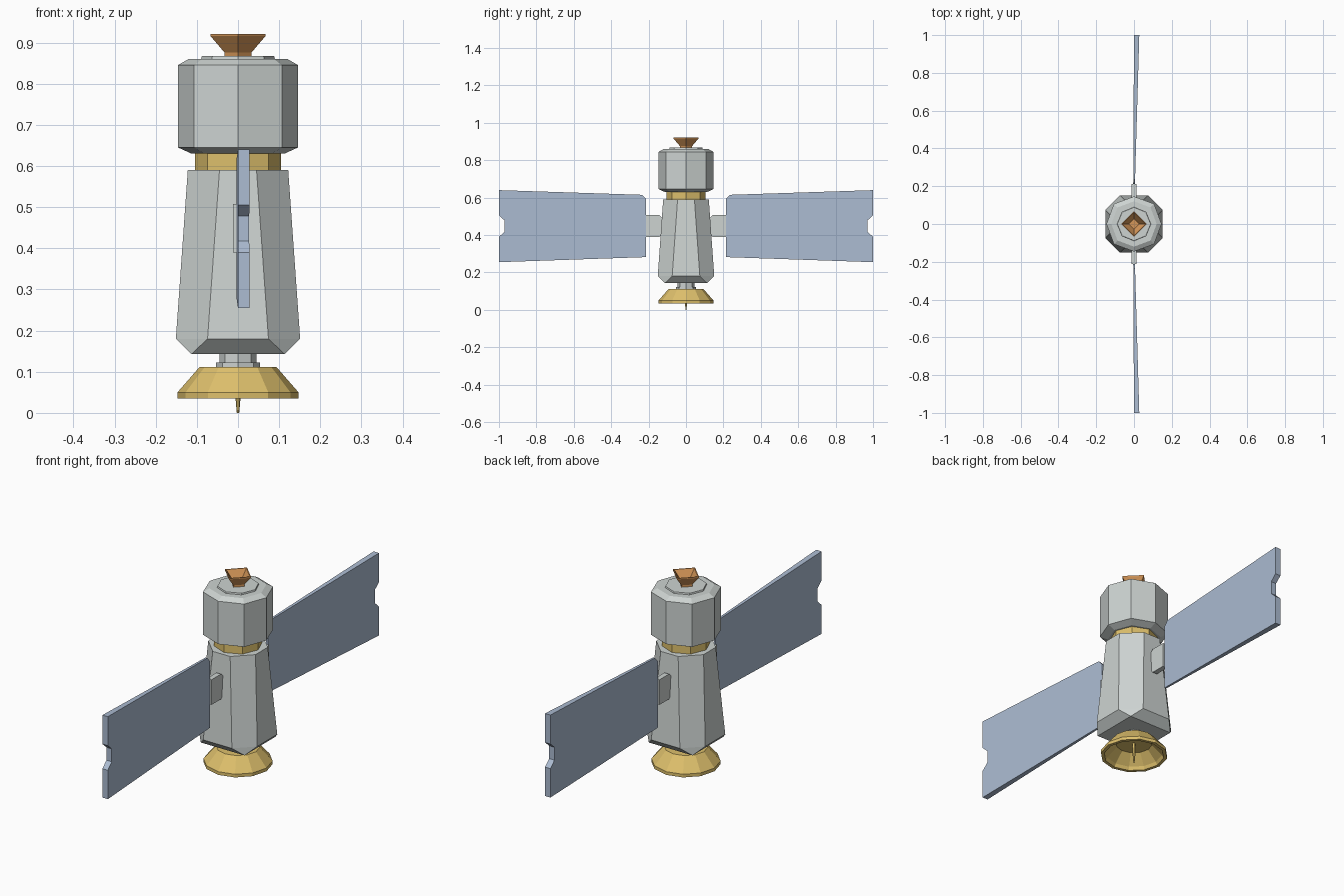
import bpy, bmesh, math

if "Cube" in bpy.data.objects:
    bpy.data.objects.remove(bpy.data.objects["Cube"])


def material(name, rgb):
    lin = [((c / 255 + 0.055) / 1.055) ** 2.4 for c in rgb]
    m = bpy.data.materials.new(name)
    m.diffuse_color = (*lin, 1)
    m.use_nodes = True
    m.node_tree.nodes["Principled BSDF"].inputs["Base Color"].default_value = m.diffuse_color
    return m


GREY = material("light grey", (205, 211, 209))
GOLD = material("gold", (222, 192, 108))
ORANGE = material("copper orange", (212, 150, 88))
BLUE = material("panel blue", (172, 188, 210))


def finish(name, bm, mat):
    bmesh.ops.remove_doubles(bm, verts=bm.verts, dist=1e-5)
    bmesh.ops.recalc_face_normals(bm, faces=bm.faces)
    me = bpy.data.meshes.new(name)
    bm.to_mesh(me)
    bm.free()
    me.materials.append(mat)
    ob = bpy.data.objects.new(name, me)
    bpy.context.collection.objects.link(ob)
    return ob


def loft(name, rings, mat):
    """Skin a list of equal-length rings and cap both ends."""
    bm = bmesh.new()
    vs = [[bm.verts.new(p) for p in r] for r in rings]
    n = len(vs[0])
    for a, b in zip(vs, vs[1:]):
        for i in range(n):
            j = (i + 1) % n
            q = (a[i], a[j], b[j], b[i])
            if (a[i].co - a[j].co).length < 1e-6:
                q = (a[i], b[j], b[i])
            bm.faces.new(q)
    for r in (vs[0], vs[-1]):
        cap = [v for i, v in enumerate(r) if (v.co - r[i - 1].co).length > 1e-6]
        bm.faces.new(cap)
    return finish(name, bm, mat)


def lathe(name, profile, sides, mat, diag=1.0):
    """Faceted turned part with a corner on each axis; diag scales odd corners."""
    rings = []
    for r, z in profile:
        ring = []
        for i in range(sides):
            a = 2 * math.pi * i / sides
            k = r * (diag if i % 2 else 1)
            ring.append((k * math.cos(a), k * math.sin(a), z))
        rings.append(ring)
    return loft(name, rings, mat)


def cut_square(half, flat, z):
    """Square with cut corners: half width and half length of each flat side."""
    pts = []
    for i in range(4):
        c, s = ((1, 0), (0, 1), (-1, 0), (0, -1))[i]
        for t in (-flat, flat):
            pts.append((half * c - t * s, half * s + t * c, z))
    return pts


# tapered main body, its corners folding into a square underside
loft("main_body", [cut_square(0.113, 0.113, 0.143),
                   cut_square(0.151, 0.074, 0.18),
                   cut_square(0.122, 0.045, 0.59)], GREY)

# neck, upper drum and top plate
lathe("neck_ring", [(0.104, 0.585), (0.104, 0.635)], 8, GOLD)
lathe("upper_drum", [(0.113, 0.63), (0.146, 0.645), (0.146, 0.845), (0.12, 0.86)],
      8, GREY, 1.03)
lathe("top_plate", [(0.09, 0.858), (0.088, 0.867)], 8, GREY)

# four-sided hollow nozzle
lathe("nozzle", [(0.033, 0.865), (0.033, 0.876), (0.067, 0.916), (0.067, 0.921),
                 (0.061, 0.921), (0.028, 0.882)], 4, ORANGE)

# dish mount, hollow dish and feed spike
lathe("dish_mount", [(0.053, 0.108), (0.053, 0.123), (0.045, 0.123), (0.045, 0.146)],
      8, GREY)
lathe("dish", [(0.093, 0.112), (0.147, 0.05), (0.147, 0.035), (0.132, 0.035),
               (0.125, 0.05), (0.08, 0.095)], 12, GOLD)
lathe("dish_feed", [(0.003, 0.0), (0.006, 0.035), (0.008, 0.1)], 6, GOLD)

# side brackets and solar wings: (y, z) outlines, thickness varying along y
bracket = [(0.213, 0.39), (0.213, 0.507), (0.142, 0.507),
           (0.115, 0.48), (0.115, 0.415), (0.142, 0.39)]
wing = [(0.213, 0.282), (1, 0.255), (1, 0.39), (0.97, 0.418), (0.97, 0.478),
        (1, 0.505), (1, 0.64), (0.235, 0.615), (0.213, 0.592)]


def plate(name, outline, side, root, tip, mat):
    rings = []
    for k in (0, 1):
        ring = []
        for y, z in outline:
            t = (y - 0.213) / 0.787
            ring.append((root[k] + (tip[k] - root[k]) * t, side * y, z))
        rings.append(ring)
    return loft(name, rings, mat)


for label, side in (("front", -1), ("back", 1)):
    plate(label + "_bracket", bracket, side, (-0.012, 0.012), (-0.012, 0.012), GREY)
    plate(label + "_solar_wing", wing, side, (-0.004, 0.005), (0.0, 0.028), BLUE)
